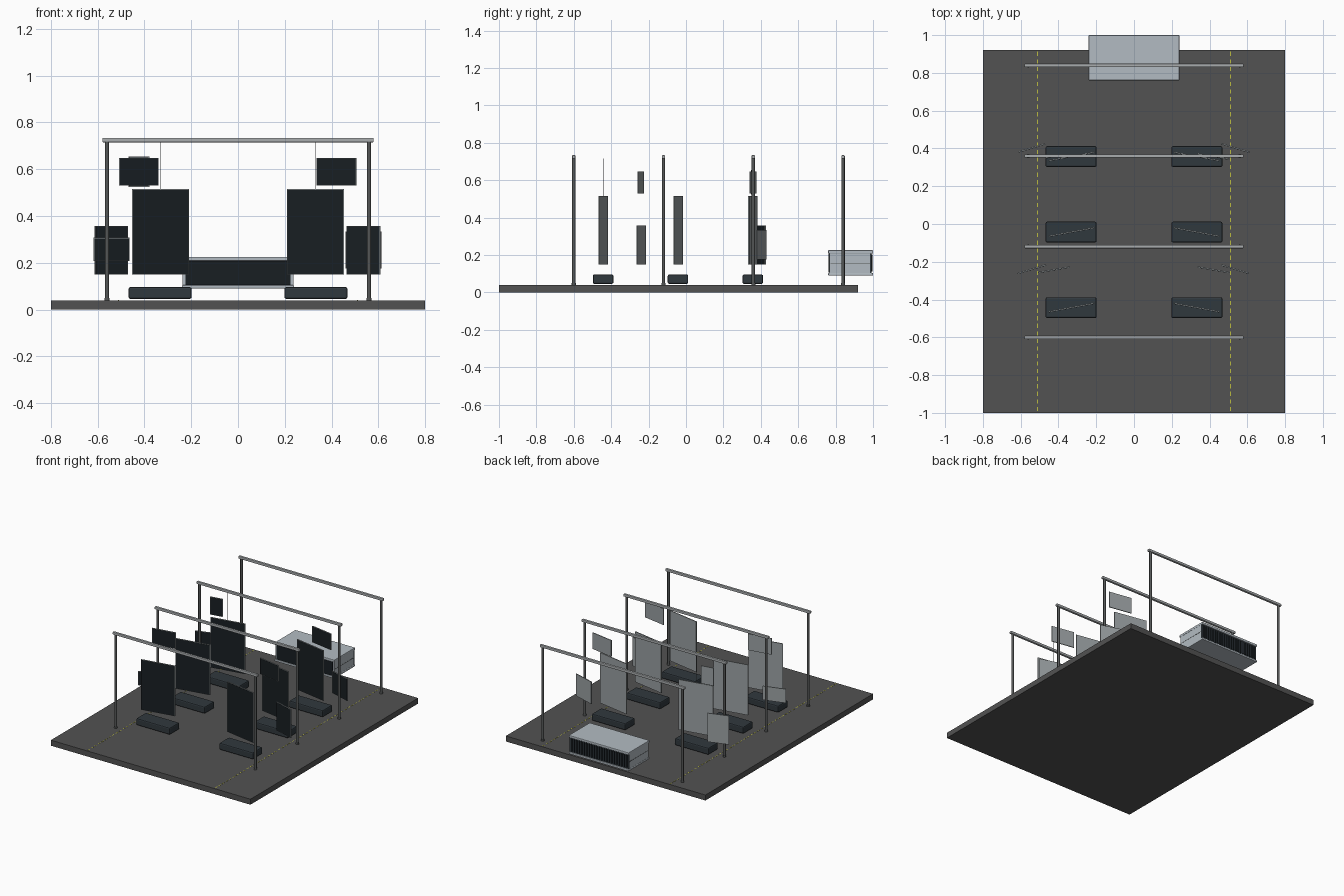
import bpy, math
from mathutils import Vector, Matrix

if "Cube" in bpy.data.objects:
    bpy.data.objects.remove(bpy.data.objects["Cube"])


def material(name, r, g, b):
    m = bpy.data.materials.new(name)
    m.diffuse_color = (r, g, b, 1)
    m.use_nodes = True
    m.node_tree.nodes["Principled BSDF"].inputs["Base Color"].default_value = m.diffuse_color
    return m


FLOOR = material("dark_floor", 0.085, 0.085, 0.085)
POST = material("post_grey", 0.09, 0.095, 0.095)
BEAM = material("beam_grey", 0.4, 0.42, 0.43)
BASE = material("base_slate", 0.03, 0.04, 0.048)
CASE = material("panel_casing", 0.33, 0.36, 0.37)
GLASS = material("panel_black", 0.009, 0.013, 0.016)
METAL = material("unit_metal", 0.45, 0.5, 0.54)
YELLOW = material("line_yellow", 0.5, 0.5, 0.05)


def box(name, lo, hi, mat, bevel=0.0, segments=2):
    """Box between two corners, with optional bevelled edges."""
    lo, hi = Vector(lo), Vector(hi)
    bpy.ops.mesh.primitive_cube_add(size=1, location=(lo + hi) / 2)
    o = bpy.context.object
    o.name = name
    o.data.transform(Matrix.Diagonal((*(hi - lo), 1)))
    o.data.materials.append(mat)
    if bevel:
        m = o.modifiers.new("bevel", "BEVEL")
        m.width, m.segments = bevel, segments
    return o


def rod(name, x, y, z0, z1, r, mat, sides=16):
    bpy.ops.mesh.primitive_cylinder_add(vertices=sides, radius=r, depth=z1 - z0,
                                        location=(x, y, (z0 + z1) / 2))
    o = bpy.context.object
    o.name = name
    o.data.materials.append(mat)
    bpy.ops.object.shade_smooth_by_angle()
    return o


def panel(name, x, y, z0, z1, width, angle):
    """Thin display: light casing, dark front sheet, outer edge turned forward."""
    side = 1 if x > 0 else -1
    turn = Matrix.Rotation(math.radians(-angle * side), 4, 'Z')
    w = width / 2
    case = box(name + "_casing", (-w, -0.002, z0), (w, 0.004, z1), CASE)
    face = box(name + "_face", (-w + 0.003, -0.003, z0 + 0.003),
               (w - 0.003, -0.001, z1 - 0.003), GLASS)
    for o in (case, face):
        o.matrix_world = Matrix.Translation((x, y, 0)) @ turn @ Matrix.Translation(o.location)


# Floor slab with dashed lane lines
box("floor_slab", (-0.8, -1, 0), (0.8, 0.92, 0.04), FLOOR)
for s in (-1, 1):
    for i in range(48):
        y = -0.99 + i * 0.04
        box("lane_dash", (s * 0.511 - 0.0025, y, 0.038), (s * 0.511 + 0.0025, y + 0.022, 0.041), YELLOW)

# Four overhead portal frames
for y in (-0.6, -0.12, 0.36, 0.84):
    for s in (-1, 1):
        rod("frame_post", s * 0.56, y, 0.04, 0.72, 0.009, POST)
        rod("post_foot", s * 0.56, y, 0.04, 0.05, 0.011, POST)
    box("frame_beam", (-0.58, y - 0.009, 0.715), (0.58, y + 0.009, 0.734), BEAM, 0.004)

# Six stations: plinth, large hanging screen, suspension wire
for y in (-0.443, -0.043, 0.357):
    for s in (-1, 1):
        box("station_plinth", (s * 0.333 - 0.135, y - 0.055, 0.046),
            (s * 0.333 + 0.135, y + 0.055, 0.096), BASE, 0.008)
        panel("large_screen", s * 0.331, y, 0.15, 0.515, 0.247, 10.5)
        rod("screen_wire", s * 0.331, y, 0.51, 0.715, 0.001, BEAM, 6)

# Small upper panels: x, y, bottom, top, width
for x, y, z0, z1, w in ((-0.424, -0.243, 0.53, 0.648, 0.172),
                        (0.421, -0.243, 0.53, 0.648, 0.172),
                        (-0.424, 0.357, 0.525, 0.654, 0.09),
                        (0.421, 0.357, 0.53, 0.648, 0.172)):
    panel("upper_panel", x, y, z0, z1, w, 10)

# Small outer lower panels
for x, y, z0, z1, w in ((-0.541, -0.24, 0.207, 0.308, 0.16),
                        (0.536, -0.24, 0.15, 0.358, 0.152),
                        (-0.541, 0.402, 0.15, 0.358, 0.148),
                        (0.536, 0.402, 0.175, 0.335, 0.16)):
    panel("lower_panel", x, y, z0, z1, w, 17)

# Equipment unit at the rear: shell with top and bottom trays, seam and grilles
box("unit_shell", (-0.238, 0.768, 0.1), (0.238, 0.985, 0.215), METAL)
box("unit_bottom", (-0.24, 0.76, 0.09), (0.24, 1.0, 0.105), METAL, 0.004)
box("unit_lid", (-0.24, 0.76, 0.208), (0.24, 1.0, 0.226), METAL, 0.004)
for s in (-1, 1):
    box("unit_side_seam", (s * 0.238 - 0.001, 0.772, 0.155), (s * 0.238 + 0.001, 0.985, 0.158), POST)
box("unit_front_face", (-0.225, 0.763, 0.106), (0.225, 0.77, 0.207), GLASS)
box("unit_rear_face", (-0.238, 0.98, 0.104), (0.238, 0.992, 0.209), BASE)
for i in range(23):
    x = -0.22 + i * 0.02
    box("rear_slat", (x - 0.004, 0.99, 0.112), (x + 0.004, 0.997, 0.202), GLASS)
